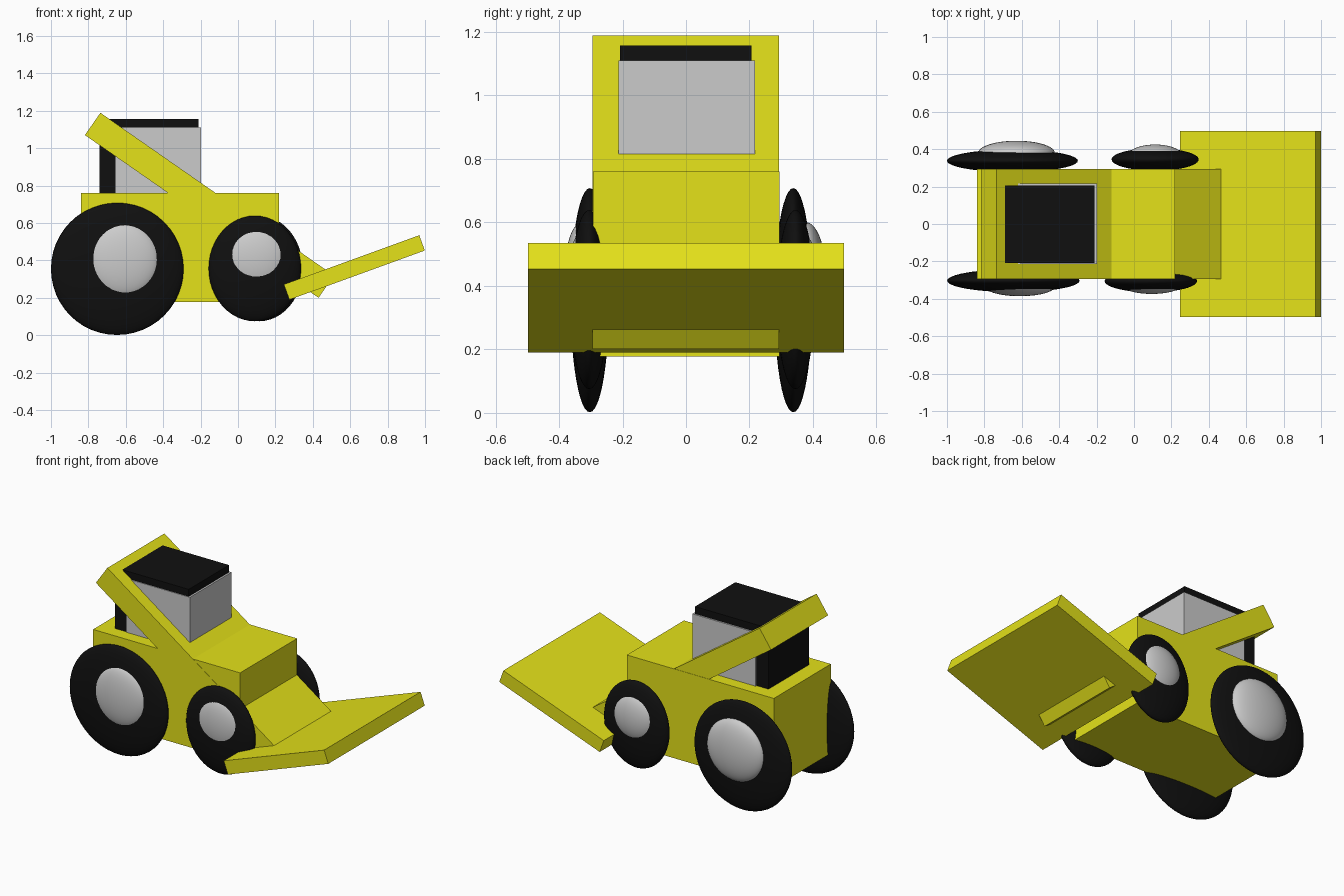
import bpy, math

if "Cube" in bpy.data.objects:
    bpy.data.objects.remove(bpy.data.objects["Cube"])


def material(name, color):
    m = bpy.data.materials.new(name)
    m.diffuse_color = (*color, 1)
    m.use_nodes = True
    m.node_tree.nodes["Principled BSDF"].inputs["Base Color"].default_value = m.diffuse_color
    return m


yellow = material("yellow_paint", (0.78, 0.76, 0.01))
black = material("black_rubber", (0.005, 0.005, 0.005))


def finish(ob, name, mat):
    ob.name = name
    if mat:
        ob.data.materials.append(mat)
    return ob


def box(name, x, y, z, mat=None):
    """Axis-aligned box from (min, max) ranges."""
    bpy.ops.mesh.primitive_cube_add(size=1, location=[sum(r) / 2 for r in (x, y, z)])
    ob = bpy.context.object
    ob.scale = [r[1] - r[0] for r in (x, y, z)]
    return finish(ob, name, mat)


def slab(name, start, end, thick, y, mat):
    """Tilted box whose centre line runs from start to end in the xz plane."""
    dx, dz = end[0] - start[0], end[1] - start[1]
    mid = ((start[0] + end[0]) / 2, sum(y) / 2, (start[1] + end[1]) / 2)
    bpy.ops.mesh.primitive_cube_add(size=1, location=mid,
                                    rotation=(0, -math.atan2(dz, dx), 0))
    ob = bpy.context.object
    ob.scale = (math.hypot(dx, dz), y[1] - y[0], thick)
    return finish(ob, name, mat)


def ellipsoid(name, centre, radii, mat=None):
    bpy.ops.mesh.primitive_uv_sphere_add(segments=48, ring_count=24, radius=1, location=centre)
    ob = bpy.context.object
    ob.scale = radii
    bpy.ops.object.shade_smooth()
    return finish(ob, name, mat)


# Body and cab (the window block sits slightly proud of the black frame)
box("body", (-0.84, 0.22), (-0.293, 0.295), (0.178, 0.76), yellow)
box("cab_frame", (-0.74, -0.21), (-0.208, 0.207), (0.65, 1.157), black)
box("cab_windows", (-0.655, -0.198), (-0.213, 0.217), (0.65, 1.11))

# Loader arm running through the cab and body, and the front blade
slab("loader_arm", (-0.777, 1.13), (0.472, 0.26), 0.145, (-0.295, 0.293), yellow)
slab("blade", (0.26, 0.231), (0.984, 0.494), 0.087, (-0.497, 0.497), yellow)

# Wheels: flattened ellipsoids, with domed hubs
ellipsoid("rear_wheel_near", (-0.645, -0.303, 0.355), (0.354, 0.061, 0.353), black)
ellipsoid("rear_wheel_far", (-0.65, 0.338, 0.355), (0.35, 0.06, 0.353), black)
ellipsoid("front_wheel_near", (0.09, -0.305, 0.357), (0.247, 0.06, 0.282), black)
ellipsoid("front_wheel_far", (0.113, 0.345, 0.357), (0.233, 0.06, 0.282), black)
ellipsoid("rear_hub_near", (-0.61, -0.335, 0.40), (0.186, 0.051, 0.195))
ellipsoid("rear_hub_far", (-0.628, 0.38, 0.40), (0.205, 0.065, 0.20))
ellipsoid("front_hub_near", (0.095, -0.322, 0.41), (0.165, 0.052, 0.165))
ellipsoid("front_hub_far", (0.113, 0.365, 0.41), (0.145, 0.06, 0.15))
